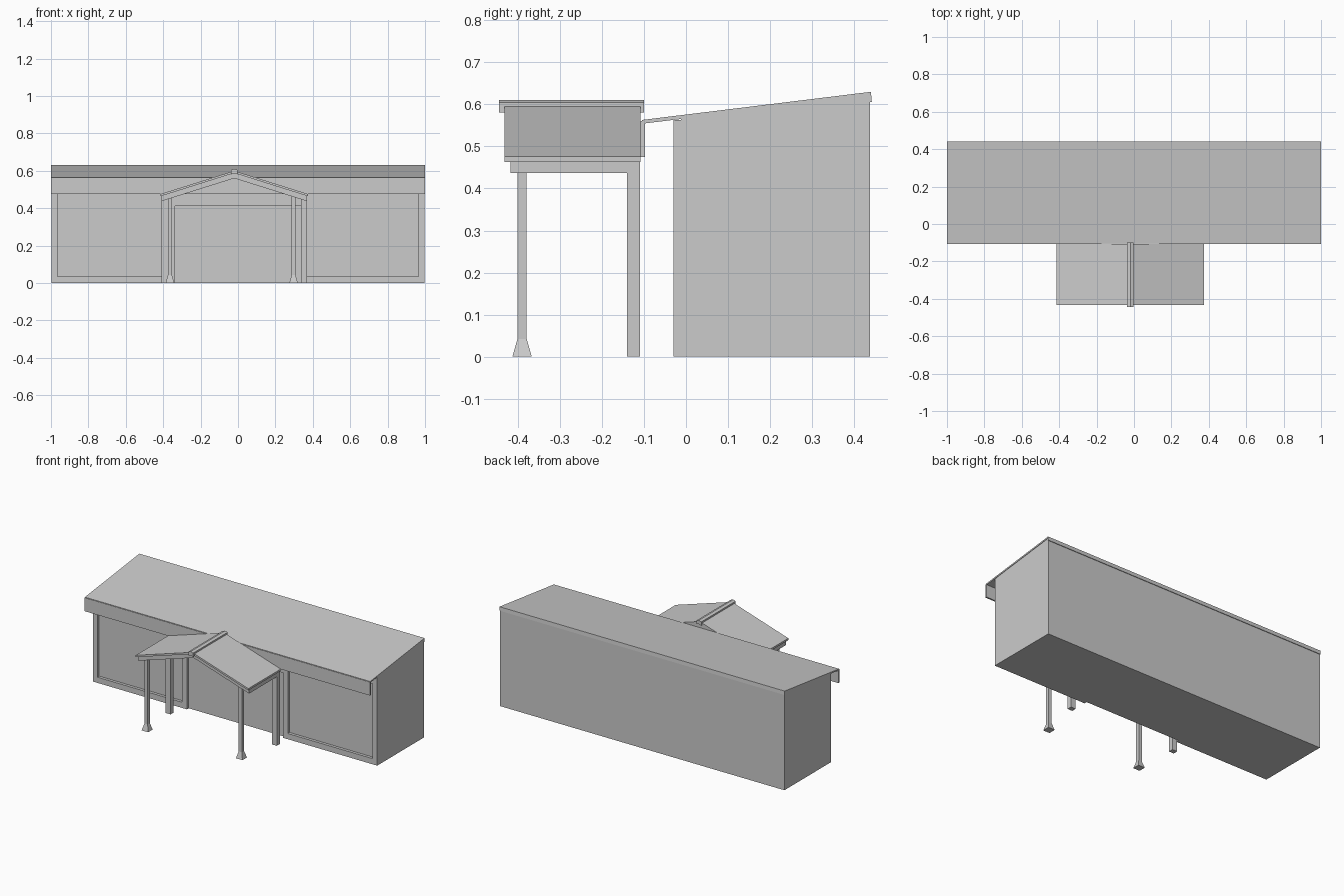
import bpy

if "Cube" in bpy.data.objects:
    bpy.data.objects.remove(bpy.data.objects["Cube"])

def mesh(name, verts, faces):
    me = bpy.data.meshes.new(name)
    me.from_pydata(verts, [], faces)
    me.update()
    ob = bpy.data.objects.new(name, me)
    bpy.context.collection.objects.link(ob)
    return ob

def loft(name, a, b):
    """Close two matching rings of points into a solid."""
    n = len(a)
    sides = [(i, (i + 1) % n, n + (i + 1) % n, n + i) for i in range(n)]
    ob = mesh(name, a + b, sides + [tuple(range(n))[::-1], tuple(range(n, 2 * n))])
    import bmesh
    bm = bmesh.new()
    bm.from_mesh(ob.data)
    bmesh.ops.recalc_face_normals(bm, faces=bm.faces)
    bm.to_mesh(ob.data)
    bm.free()
    return ob

def rect(x, y, hx, hy, z):
    return [(x - hx, y - hy, z), (x + hx, y - hy, z), (x + hx, y + hy, z), (x - hx, y + hy, z)]

def box(name, x0, x1, y0, y1, z0, z1):
    c = ((x0 + x1) / 2, (y0 + y1) / 2, (x1 - x0) / 2, (y1 - y0) / 2)
    return loft(name, rect(*c, z0), rect(*c, z1))

def along_x(name, prof, x0, x1):
    return loft(name, [(x0, y, z) for y, z in prof], [(x1, y, z) for y, z in prof])

def along_y(name, prof, y0, y1):
    return loft(name, [(x, y0, z) for x, z in prof], [(x, y1, z) for x, z in prof])

def roof_z(y):
    return 0.563 + (y + 0.105) * 0.123

# Main building core, sloped top
FRONT, PANEL, BACK = -0.03, -0.012, 0.438
along_x("building_core", [(PANEL, 0), (BACK, 0), (BACK, roof_z(BACK) - 0.008),
                          (PANEL, roof_z(PANEL) - 0.008)], -0.997, 0.997)

# Single-pitch roof and hanging front fascia
along_x("main_roof", [(-0.105, 0.554), (-0.105, 0.563), (0.44, 0.63),
                      (0.442, 0.606), (0.438, 0.606), (0.436, 0.62)], -1, 1)
box("front_fascia", -1, 1, -0.108, -0.098, 0.475, 0.56)

# Wall framing around the recessed panels and doorway
for side, s in (("left", -1), ("right", 1)):
    def trim(name, a, b, z0, z1):
        box(side + name, min(s * a, s * b), max(s * a, s * b), FRONT, PANEL, z0, z1)
    trim("_corner_trim", 0.965, 0.997, 0, 0.563)
    trim("_sill_trim", 0.37, 0.965, 0, 0.036)
    trim("_head_trim", 0.37, 0.965, 0.51, 0.563)
    trim("_door_jamb", 0.337, 0.37, 0, 0.563)
box("door_header", -0.337, 0.337, FRONT, PANEL, 0.412, 0.563)

# Porch gable roof: covering, rafters below, ridge cap
CX, SLOPE = -0.02, 0.315
def chevron(half, top, thick):
    d = half * SLOPE
    return [(CX - half, top - d), (CX, top), (CX + half, top - d),
            (CX + half, top - d - thick), (CX, top - thick), (CX - half, top - d - thick)]
along_y("porch_roof", chevron(0.395, 0.600, 0.012), -0.432, -0.108)
along_y("porch_rafters", chevron(0.39, 0.588, 0.028), -0.418, -0.11)
along_y("porch_ridge_cap", chevron(0.017, 0.610, 0.024), -0.445, -0.10)

# Porch posts: plain at the back, on flared feet at the front
for side, bx, fx in (("left", -0.392, -0.364), ("right", 0.353, 0.297)):
    box(side + "_back_post", bx - 0.017, bx + 0.017, -0.14, -0.11, 0, 0.452)
    box(side + "_front_post", fx - 0.011, fx + 0.011, -0.401, -0.379, 0.04, 0.47)
    loft(side + "_front_post_foot", rect(fx, -0.39, 0.023, 0.023, 0),
         rect(fx, -0.39, 0.011, 0.011, 0.042))
